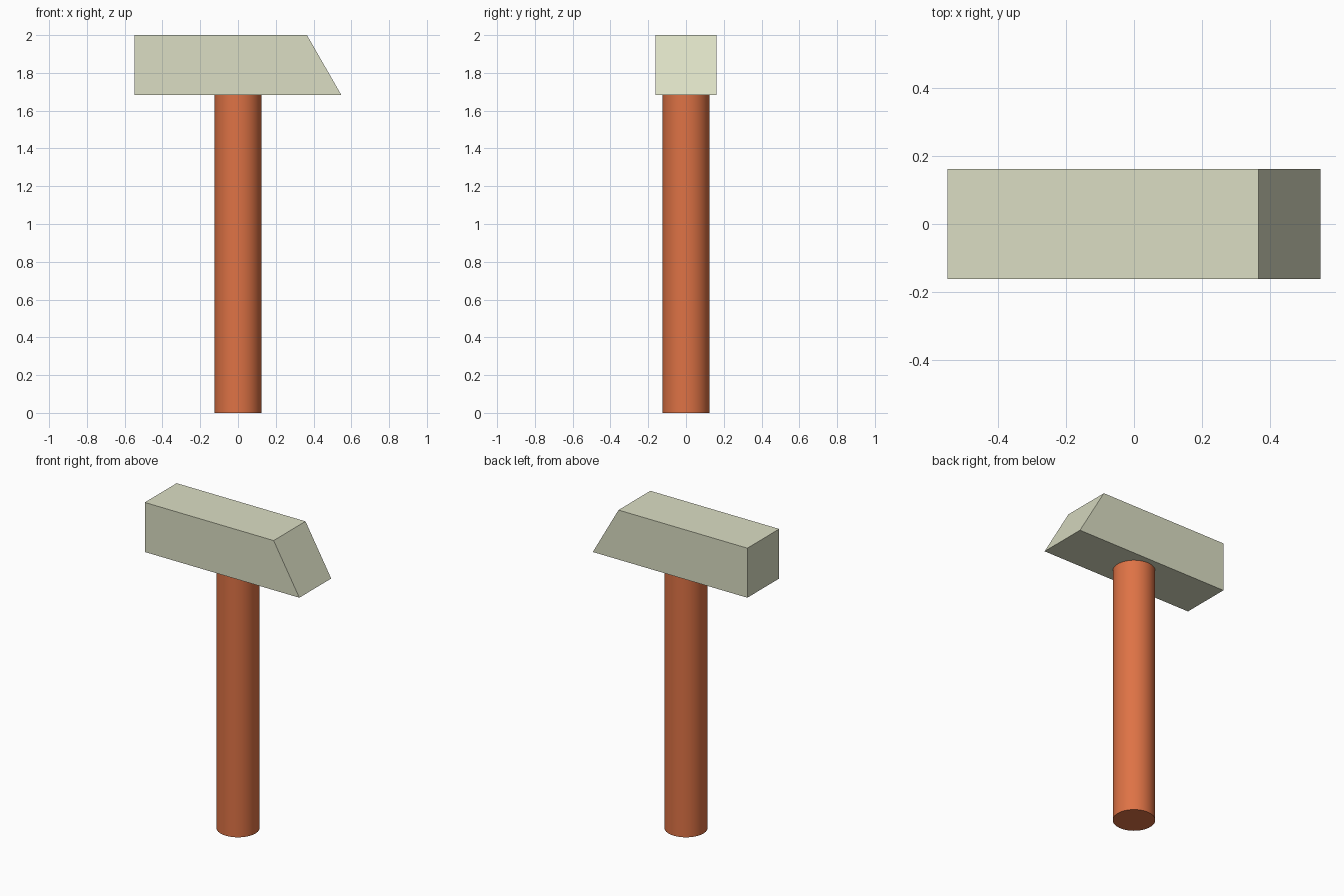
import bpy, bmesh, math

if "Cube" in bpy.data.objects:
    bpy.data.objects.remove(bpy.data.objects["Cube"])


def colour(obj, name, rgb):
    mat = bpy.data.materials.new(name)
    mat.diffuse_color = (*rgb, 1)
    mat.use_nodes = True
    mat.node_tree.nodes["Principled BSDF"].inputs["Base Color"].default_value = mat.diffuse_color
    obj.data.materials.append(mat)


# Handle: round shaft ending at the underside of the head
HEAD_Z, TOP_Z, HALF_X, HALF_Y = 1.683, 2.0, 0.547, 0.161
bpy.ops.mesh.primitive_cylinder_add(vertices=64, radius=0.124, depth=HEAD_Z,
                                    location=(0, 0, HEAD_Z / 2))
handle = bpy.context.object
handle.name = "handle"
bpy.ops.object.shade_smooth_by_angle(angle=math.radians(30))
colour(handle, "handle_wood", (0.73, 0.17, 0.06))

# Head: side profile with a sloped right end, extruded across y
profile = [(-HALF_X, HEAD_Z), (HALF_X, HEAD_Z), (0.365, TOP_Z), (-HALF_X, TOP_Z)]
bm = bmesh.new()
face = bm.faces.new([bm.verts.new((x, -HALF_Y, z)) for x, z in profile])
ext = bmesh.ops.extrude_face_region(bm, geom=[face])
bmesh.ops.translate(bm, vec=(0, 2 * HALF_Y, 0),
                    verts=[g for g in ext["geom"] if isinstance(g, bmesh.types.BMVert)])
bmesh.ops.recalc_face_normals(bm, faces=bm.faces)
mesh = bpy.data.meshes.new("head")
bm.to_mesh(mesh)
bm.free()
head = bpy.data.objects.new("head", mesh)
bpy.context.collection.objects.link(head)
colour(head, "head_metal", (0.71, 0.73, 0.55))
